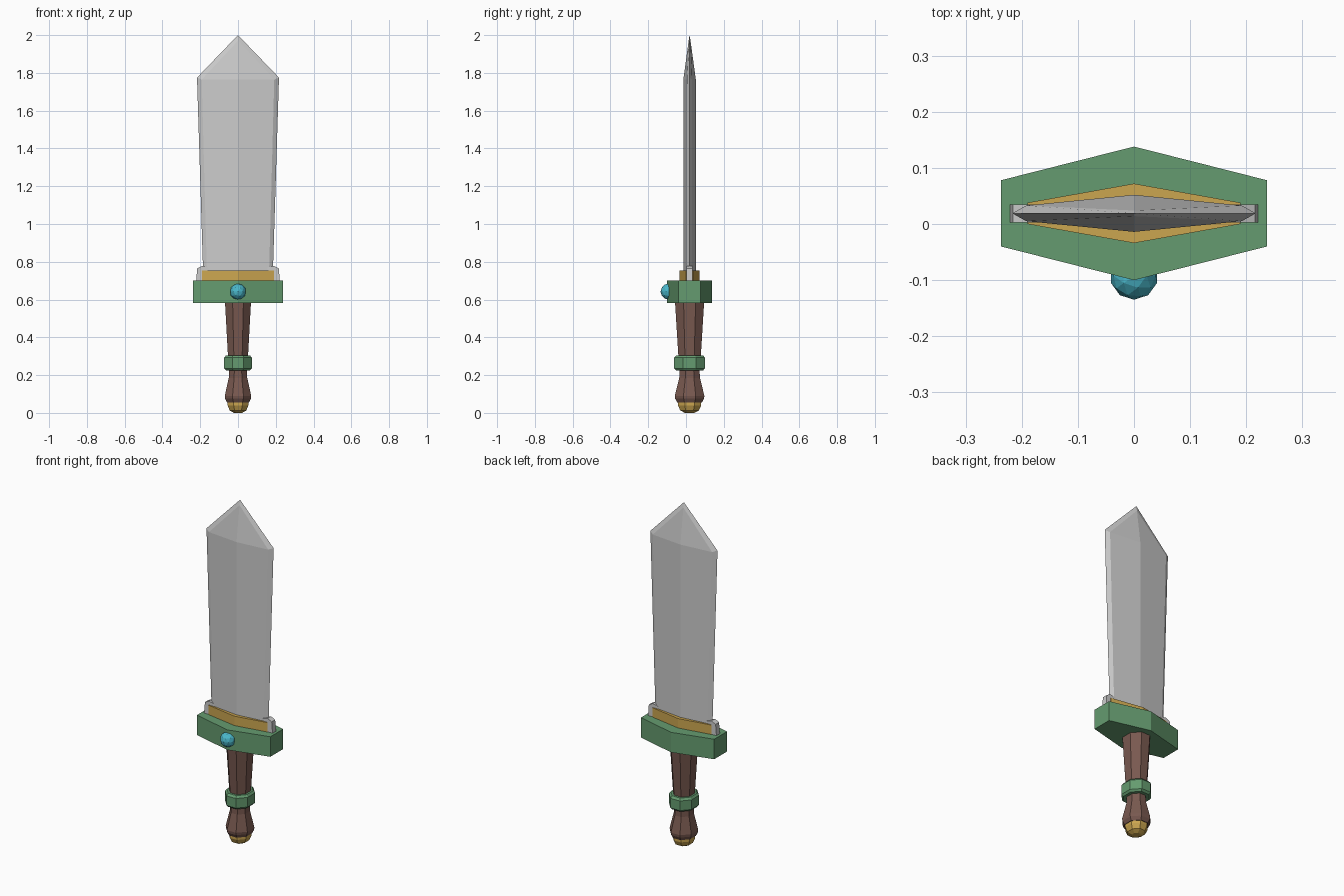
import bpy, bmesh, math

if "Cube" in bpy.data.objects:
    bpy.data.objects.remove(bpy.data.objects["Cube"])

CY = 0.019  # depth of the sword's centre plane


def paint(obj, name, rgb):
    mat = bpy.data.materials.get(name) or bpy.data.materials.new(name)
    mat.diffuse_color = (*rgb, 1)
    mat.use_nodes = True
    mat.node_tree.nodes["Principled BSDF"].inputs["Base Color"].default_value = mat.diffuse_color
    obj.data.materials.append(mat)


GREEN = ("green", (0.13, 0.33, 0.16))
GOLD = ("gold", (0.60, 0.38, 0.08))
BROWN = ("brown", (0.19, 0.10, 0.08))
TEAL = ("teal", (0.07, 0.48, 0.60))


def loft(name, rings, color=None, cap_end=True):
    """Skin a stack of equal-length point rings."""
    bm = bmesh.new()
    vs = [[bm.verts.new((x, y + CY, z)) for x, y, z in r] for r in rings]
    n = len(rings[0])
    for a, b in zip(vs, vs[1:]):
        for i in range(n):
            j = (i + 1) % n
            bm.faces.new((a[i], a[j], b[j], b[i]))
    bm.faces.new(vs[0][::-1])
    if cap_end:
        bm.faces.new(vs[-1])
    bmesh.ops.remove_doubles(bm, verts=bm.verts, dist=1e-5)
    bmesh.ops.recalc_face_normals(bm, faces=bm.faces)
    me = bpy.data.meshes.new(name)
    bm.to_mesh(me)
    bm.free()
    obj = bpy.data.objects.new(name, me)
    bpy.context.collection.objects.link(obj)
    if color:
        paint(obj, *color)
    return obj


def octagon(hx, hy, z):
    r = 1 / math.cos(math.pi / 8)
    angles = [math.pi / 8 + k * math.pi / 4 for k in range(8)]
    return [(hx * r * math.cos(a), hy * r * math.sin(a), z) for a in angles]


def turned(name, profile, color):
    return loft(name, [octagon(hx, hx * 1.12, z) for hx, z in profile], color)


def hex_prism(name, hx, side, peak, z0, z1, color):
    pts = [(-hx, -side), (0, -peak), (hx, -side), (hx, side), (0, peak), (-hx, side)]
    return loft(name, [[(x, y, z) for x, y in pts] for z in (z0, z1)], color)


def blade_ring(outer, inner, c, ridge, z_out, z_in):
    return [(-outer, 0, z_out), (-inner, -c, z_in), (0, -ridge, z_in), (inner, -c, z_in),
            (outer, 0, z_out), (inner, c, z_in), (0, ridge, z_in), (-inner, c, z_in)]


# Blade with central ridge, bevelled edges and pointed tip
loft("blade", [blade_ring(0.183, 0.163, 0.014, 0.033, 0.69, 0.69),
               blade_ring(0.217, 0.192, 0.014, 0.033, 1.775, 1.765),
               blade_ring(0, 0, 0.005, 0.005, 2.0, 1.97)], cap_end=False)

# Lugs at the blade base
for s, side in ((-1, "left"), (1, "right")):
    prof = [(0.155, 0.69), (0.222, 0.69), (0.216, 0.765), (0.19, 0.778), (0.155, 0.77)]
    loft(side + "_blade_lug", [[(s * x, y, z) for x, z in prof] for y in (-0.016, 0.016)])

# Collar and guard
hex_prism("collar", 0.19, 0.019, 0.053, 0.69, 0.755, GOLD)
hex_prism("guard", 0.237, 0.059, 0.119, 0.583, 0.70, GREEN)

# Gem on the front of the guard
bpy.ops.mesh.primitive_ico_sphere_add(subdivisions=2, radius=0.043, location=(0, -0.092, 0.642))
gem = bpy.context.object
gem.name = "gem"
paint(gem, *TEAL)

# Grip, ring and pommel
turned("grip", [(0.058, 0.055), (0.068, 0.075), (0.07, 0.09), (0.049, 0.185),
                (0.047, 0.23), (0.053, 0.30), (0.069, 0.59)], BROWN)
turned("grip_ring", [(0.064, 0.225), (0.073, 0.236), (0.073, 0.292), (0.064, 0.304)], GREEN)
turned("pommel", [(0.022, 0), (0.044, 0.013), (0.055, 0.04), (0.055, 0.06)], GOLD)
